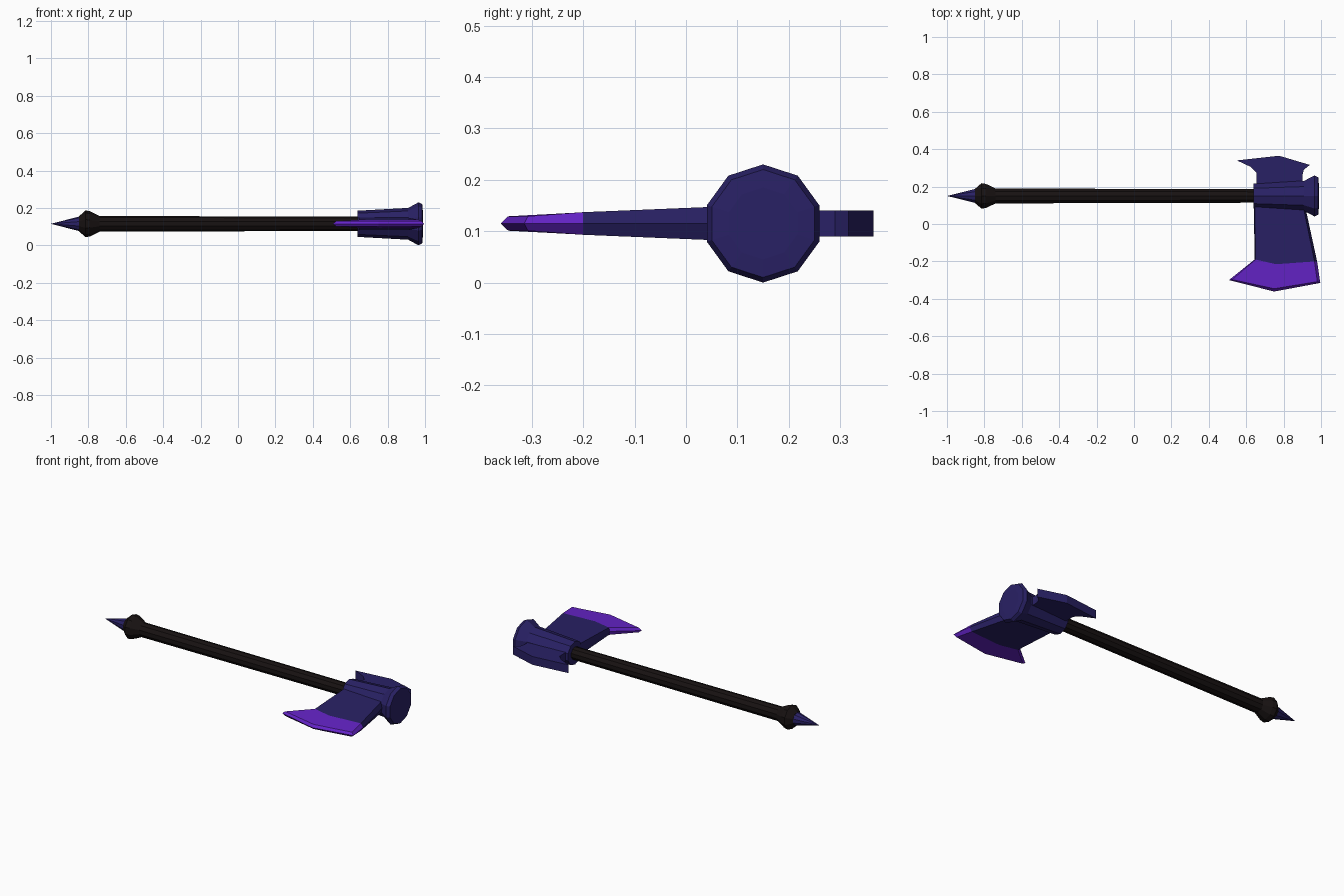
import bpy, bmesh, math

if "Cube" in bpy.data.objects:
    bpy.data.objects.remove(bpy.data.objects["Cube"])

AXIS_Y, AXIS_Z, SIDES = 0.15, 0.115, 10


def material(name, rgb):
    m = bpy.data.materials.new(name)
    m.diffuse_color = (*rgb, 1)
    m.use_nodes = True
    m.node_tree.nodes["Principled BSDF"].inputs["Base Color"].default_value = m.diffuse_color
    return m


NAVY = material("navy_steel", (0.022, 0.015, 0.13))
PURPLE = material("purple_edge", (0.13, 0.017, 0.58))
BLACK = material("black_wood", (0.009, 0.006, 0.006))


def finish(name, bm, mats):
    bmesh.ops.recalc_face_normals(bm, faces=bm.faces[:])
    mesh = bpy.data.meshes.new(name)
    bm.to_mesh(mesh)
    bm.free()
    for m in mats:
        mesh.materials.append(m)
    ob = bpy.data.objects.new(name, mesh)
    bpy.context.collection.objects.link(ob)
    return ob


def lathe(name, profile, mat):
    """Ten-sided turned part along x from (x, radius) pairs."""
    bm = bmesh.new()
    rings = []
    for x, r in profile:
        angles = [2 * math.pi * i / SIDES for i in range(SIDES)] if r else [0]
        rings.append([bm.verts.new((x, AXIS_Y + r * math.sin(a), AXIS_Z + r * math.cos(a)))
                      for a in angles])
    for a, b in zip(rings, rings[1:]):
        for i in range(SIDES):
            j = (i + 1) % SIDES
            if len(a) == 1:
                bm.faces.new((a[0], b[i], b[j]))
            else:
                bm.faces.new((a[i], a[j], b[j], b[i]))
    for ring in (rings[0], rings[-1]):
        if len(ring) > 1:
            bm.faces.new(ring)
    return finish(name, bm, [mat])


# Shaft, pommel, spike and the flared socket of the head
lathe("handle", [(-0.76, 0.042), (0.66, 0.038)], BLACK)
lathe("pommel", [(-0.85, 0.04), (-0.815, 0.072), (-0.79, 0.067), (-0.74, 0.042)], BLACK)
lathe("pommel_spike", [(-1.0, 0), (-0.845, 0.04)], NAVY)
lathe("head_socket", [(0.64, 0.07), (0.91, 0.085), (0.965, 0.115), (0.985, 0.105), (0.988, 0.07)], NAVY)


def slab(name, cheek, rim, purple_from):
    """Blade part: cheek rows (x, y, half thickness) on both sides, joined through a rim at mid depth."""
    bm = bmesh.new()
    mid = [[bm.verts.new((x, y, AXIS_Z)) for x, y in row] for row in rim]
    n = len(cheek)
    for s in (1, -1):
        v = [[bm.verts.new((x, y, AXIS_Z + s * h)) for x, y, h in row] for row in cheek]
        for k in range(n - 1):
            quads = [(v[k][c], v[k][c + 1], v[k + 1][c + 1], v[k + 1][c]) for c in range(2)]
            quads += [(v[k][e], v[k + 1][e], mid[k + 1][e], mid[k][e]) for e in (0, 2)]
            for q in quads:
                bm.faces.new(q).material_index = int(k >= purple_from)
        for k in (0, n - 1):
            for c in range(2):
                f = bm.faces.new((v[k][c], v[k][c + 1], mid[k][c + 1], mid[k][c]))
                f.material_index = int(k >= purple_from)
    return finish(name, bm, [NAVY, PURPLE])


# Main blade with a purple cutting edge
slab("axe_blade",
     [[(0.645, 0.14, 0.036), (0.77, 0.14, 0.036), (0.895, 0.14, 0.036)],
      [(0.65, -0.19, 0.022), (0.76, -0.215, 0.021), (0.965, -0.2, 0.022)],
      [(0.525, -0.297, 0.014), (0.75, -0.346, 0.014), (0.98, -0.308, 0.014)]],
     [[(0.64, 0.14), (0.77, 0.14), (0.905, 0.14)],
      [(0.645, -0.19), (0.76, -0.215), (0.979, -0.2)],
      [(0.507, -0.3), (0.75, -0.361), (0.996, -0.315)]], 1)

# Flared rear fluke, an extruded outline
outline = [(0.655, 0.17), (0.655, 0.275), (0.625, 0.305), (0.55, 0.34), (0.775, 0.365),
           (0.94, 0.316), (0.908, 0.29), (0.9, 0.26), (0.905, 0.17)]
bm = bmesh.new()
face = bm.faces.new([bm.verts.new((x, y, AXIS_Z - 0.025)) for x, y in outline])
ext = bmesh.ops.extrude_face_region(bm, geom=[face])["geom"]
bmesh.ops.translate(bm, vec=(0, 0, 0.05), verts=[g for g in ext if isinstance(g, bmesh.types.BMVert)])
finish("rear_fluke", bm, [NAVY])
